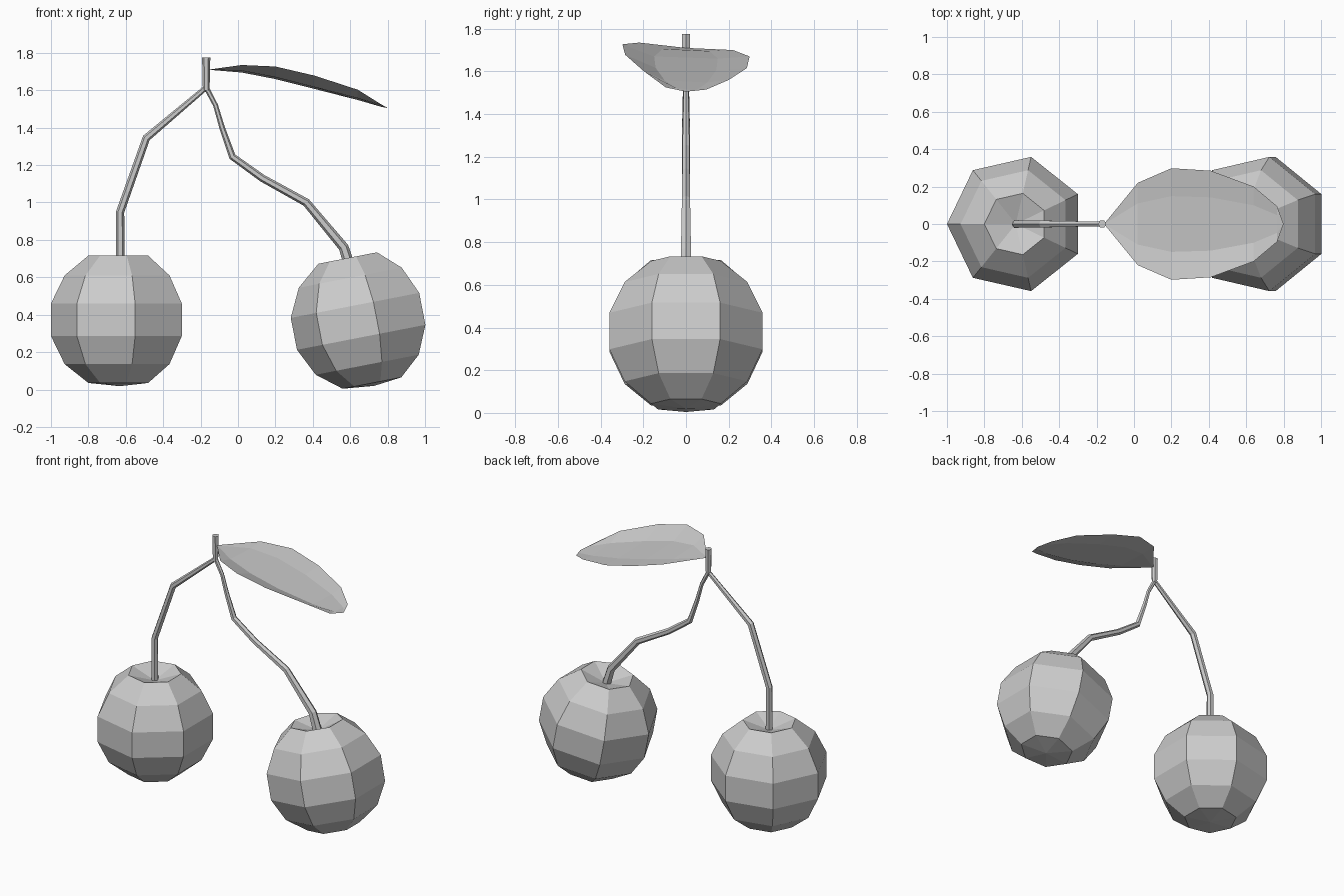
import bpy, bmesh, math
from mathutils import Vector, Matrix

cube = bpy.data.objects.get("Cube")
if cube:
    bpy.data.objects.remove(cube, do_unlink=True)

# One plain grey for every part
grey = bpy.data.materials.new("plain grey")
grey.use_nodes = True
colour = (0.6, 0.6, 0.6, 1)
grey.diffuse_color = colour
grey.node_tree.nodes["Principled BSDF"].inputs["Base Color"].default_value = colour


def finish(name, bm, closed=True):
    if closed:
        bmesh.ops.recalc_face_normals(bm, faces=bm.faces)
    mesh = bpy.data.meshes.new(name)
    bm.to_mesh(mesh)
    bm.free()
    mesh.materials.append(grey)
    obj = bpy.data.objects.new(name, mesh)
    bpy.context.collection.objects.link(obj)
    return obj


def bridge(bm, a, b):
    n = len(a)
    for i in range(n):
        j = (i + 1) % n
        bm.faces.new((a[i], a[j], b[j], b[i]))


def fruit(name, x, z, tilt):
    """Seven-sided ball with a dimple on top, tilted about y."""
    sides = 7
    bm = bmesh.new()
    profile = [(0.168, -0.338), (0.295, -0.237), (0.368, -0.087),
               (0.368, 0.087), (0.295, 0.237), (0.168, 0.343)]
    rings = []
    for r, h in profile:
        angles = [math.pi + math.tau * i / sides for i in range(sides)]
        rings.append([bm.verts.new((r * math.cos(a), r * math.sin(a), h)) for a in angles])
    for low, high in zip(rings, rings[1:]):
        bridge(bm, low, high)
    for ring, h in ((rings[0], -0.355), (rings[-1], 0.285)):
        pole = bm.verts.new((0, 0, h))
        for i in range(sides):
            bm.faces.new((ring[i], ring[(i + 1) % sides], pole))
    bm.transform(Matrix.Translation((x, 0, z)) @ Matrix.Rotation(-tilt, 4, 'Y'))
    return finish(name, bm)


def stem(name, path, sides=6):
    """Tapered tube through (x, z, radius) points with mitred bends."""
    bm = bmesh.new()
    pts = [Vector((x, 0, z)) for x, z, r in path]
    rings = []
    for i, p in enumerate(pts):
        before = (p - pts[max(i - 1, 0)]).normalized()
        after = (pts[min(i + 1, len(pts) - 1)] - p).normalized()
        along = (before + after).normalized()
        across = Vector((along.z, 0, -along.x))
        ring = []
        for k in range(sides):
            a = math.tau * k / sides
            offset = across * math.cos(a) + Vector((0, math.sin(a), 0))
            ring.append(bm.verts.new(p + offset * path[i][2]))
        rings.append(ring)
    for a, b in zip(rings, rings[1:]):
        bridge(bm, a, b)
    bm.faces.new(rings[0])
    bm.faces.new(rings[-1])
    return finish(name, bm)


# Fruits
fruit("right_fruit", -0.632, 0.373, 0)
fruit("left_fruit", 0.66, 0.368, math.radians(11))

# Stems
stem("stem_top", [(-0.17, 1.6, 0.018), (-0.17, 1.775, 0.022)])
stem("right_stem", [(-0.63, 0.65, 0.024), (-0.63, 0.95, 0.022),
                    (-0.49, 1.345, 0.021), (-0.17, 1.615, 0.014)])
stem("left_stem", [(0.6, 0.65, 0.03), (0.565, 0.76, 0.027), (0.365, 1.0, 0.022),
                   (0.13, 1.13, 0.02), (-0.03, 1.245, 0.019), (-0.085, 1.4, 0.015),
                   (-0.12, 1.52, 0.013), (-0.17, 1.615, 0.014)])

# Leaf: a cupped sheet, (x, half width, front edge z, middle z, back edge z)
stations = [(0.02, 0.22, 1.735, 1.695, 1.7), (0.2, 0.298, 1.727, 1.66, 1.67),
            (0.41, 0.285, 1.678, 1.607, 1.615), (0.64, 0.2, 1.603, 1.548, 1.56),
            (0.765, 0.095, 1.525, 1.512, 1.515)]
bm = bmesh.new()
rows = []
for x, w, front, mid, back in stations:
    section = ((-1, front), (-0.5, mid + 0.01), (0.5, mid), (1, back))
    rows.append([bm.verts.new((x, w * s, z)) for s, z in section])
for a, b in zip(rows, rows[1:]):
    for i in range(3):
        bm.faces.new((a[i], b[i], b[i + 1], a[i + 1]))
base = bm.verts.new((-0.16, 0, 1.71))
tip = bm.verts.new((0.8, 0, 1.505))
for i in range(3):
    bm.faces.new((base, rows[0][i], rows[0][i + 1]))
    bm.faces.new((tip, rows[-1][i + 1], rows[-1][i]))
finish("leaf", bm, closed=False)
